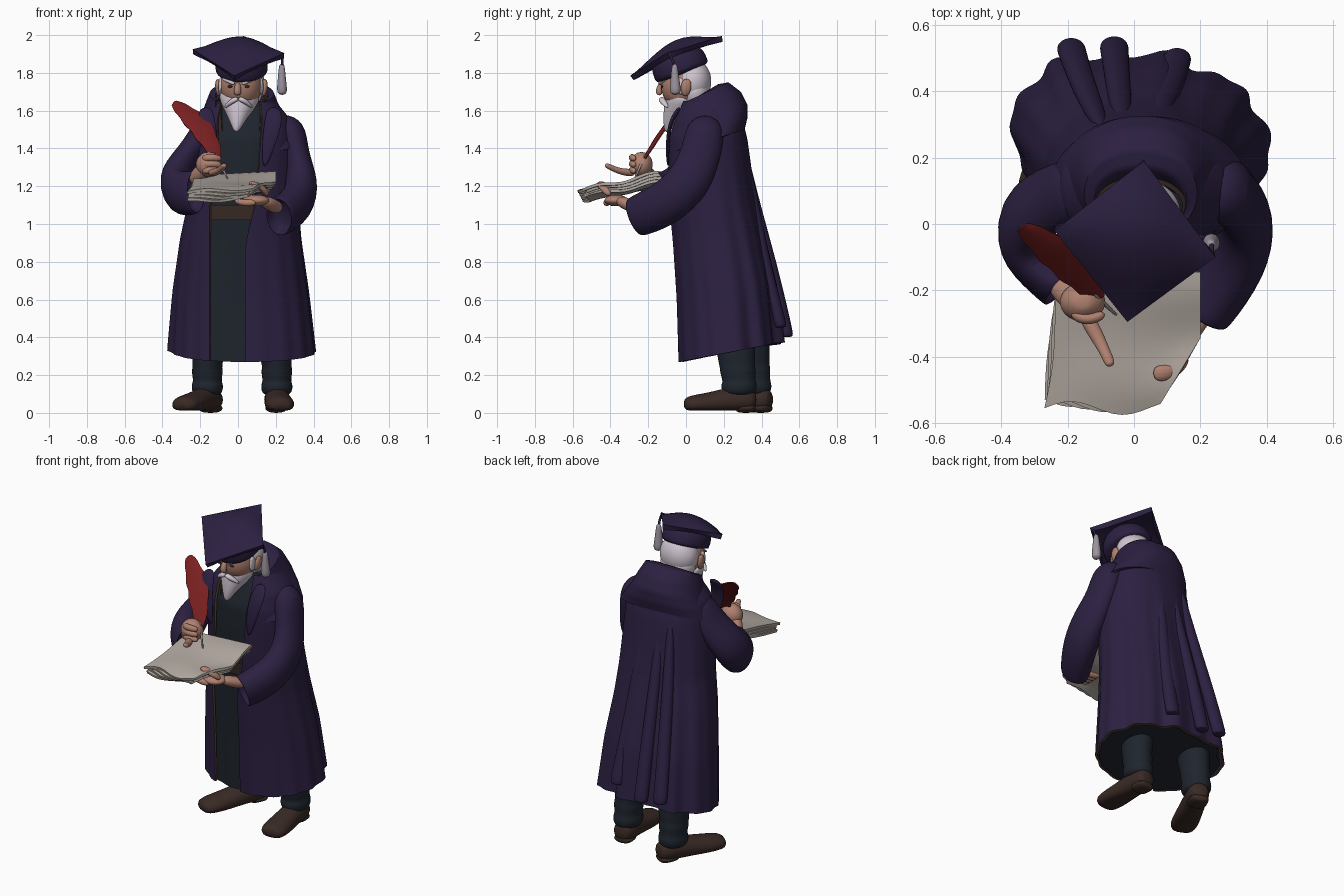
import bpy
import bmesh
from math import sin, cos, pi, asin, copysign, radians
from mathutils import Vector

default_cube = bpy.data.objects.get("Cube")
if default_cube:
    bpy.data.objects.remove(default_cube, do_unlink=True)


def material(name, r, g, b):
    mat = bpy.data.materials.new(name)
    mat.use_nodes = True
    mat.diffuse_color = (r, g, b, 1)
    shader = mat.node_tree.nodes["Principled BSDF"]
    shader.inputs["Base Color"].default_value = (r, g, b, 1)
    shader.inputs["Roughness"].default_value = 0.8
    return mat


PURPLE = material("purple cloth", .025, .0145, .053)
TEAL = material("dark teal cloth", .0135, .0185, .027)
BROWN = material("brown leather", .041, .023, .018)
SKIN = material("skin", .43, .22, .16)
WHITE = material("white hair", .63, .56, .63)
PAPER = material("paper", .44, .39, .35)
RED = material("red feather", .19, .014, .014)
GREY = material("grey tassel", .33, .29, .34)
TRIM = material("bronze trim", .11, .065, .03)
made = []


def surface(name, rows, mat, wrap=False, caps=False, subdiv=0, thick=0, rim=None):
    """Mesh from rows of points, with optional caps, thickness and smoothing."""
    bm = bmesh.new()
    grid = [[bm.verts.new(p) for p in row] for row in rows]
    count = len(grid[0])
    for low, high in zip(grid, grid[1:]):
        for j in range(count if wrap else count - 1):
            k = (j + 1) % count
            bm.faces.new((low[j], low[k], high[k], high[j]))
    if caps:
        bm.faces.new(grid[0])
        bm.faces.new(grid[-1])
    bmesh.ops.recalc_face_normals(bm, faces=bm.faces)
    mesh = bpy.data.meshes.new(name)
    bm.to_mesh(mesh)
    bm.free()
    obj = bpy.data.objects.new(name, mesh)
    bpy.context.scene.collection.objects.link(obj)
    mesh.materials.append(mat)
    if thick:
        solid = obj.modifiers.new("thickness", "SOLIDIFY")
        solid.thickness = thick
        if rim:
            mesh.materials.append(rim)
            solid.material_offset_rim = 1
        obj.modifiers.new("crisp edges", "EDGE_SPLIT").split_angle = radians(60)
    if subdiv:
        sub = obj.modifiers.new("smooth", "SUBSURF")
        sub.levels = sub.render_levels = subdiv
    made.append(obj)
    return obj


def tube(name, pts, mat, ref=(1, 0, 0), hollow=False, floor=None, sides=12):
    """Loft ellipses along a path of (x, y, z, half width, half height)."""
    centres = [Vector(p[:3]) for p in pts]
    rows = []
    for i, p in enumerate(pts):
        t = (centres[min(i + 1, len(pts) - 1)] - centres[max(i - 1, 0)]).normalized()
        side = Vector(ref)
        side = (side - t * side.dot(t)).normalized()
        up = t.cross(side)
        rows.append([centres[i] + side * p[3] * cos(a) + up * p[4] * sin(a)
                     for a in (2 * pi * j / sides for j in range(sides))])
    if hollow:
        end = rows[-1]
        for scale, back in ((.88, 0), (.7, .07)):
            rows.append([centres[-1] + (v - centres[-1]) * scale - t * back for v in end])
    if floor is not None:
        for v in (v for row in rows for v in row):
            v.z = max(v.z, floor)
    return surface(name, rows, mat, wrap=True, caps=True, subdiv=2)


def ball(name, loc, size, mat):
    x, y, z = loc
    rows = [(x, y, z - size[2] * cos(pi * k / 10), size[0] * sin(pi * k / 10), size[1] * sin(pi * k / 10))
            for k in range(1, 10)]
    rows[0], rows[-1] = (x, y, z - size[2], *rows[0][3:]), (x, y, z + size[2], *rows[-1][3:])
    return tube(name, rows, mat)


def shell(name, table, mat, gap=True, inset=0, folds=True, steps=40, tilt=0, **options):
    """Garment from a table of (z, centre x, half width, front y, back y, gap left, gap right)."""
    rows = []
    for i in range(steps + 1):
        f = i / steps * (len(table) - 1)
        n = min(int(f), len(table) - 2)
        z, cx, rx, yf, yb, gl, gr = (a + (b - a) * (f - n) for a, b in zip(table[n], table[n + 1]))
        rx, ry, cy = rx - inset, (yb - yf) / 2 - inset, (yb + yf) / 2
        ends = [asin(copysign(abs((g - cx) / rx) ** 1.15, g - cx)) for g in (gr, gl)]
        start, stop = (ends[0], ends[1] + 2 * pi) if gap else (0, 2 * pi)
        loose = max(0, min(1, (1.5 - z) / 1.2)) if folds else 0
        count = 120
        row = []
        for j in range(count + (1 if gap else 0)):
            a = start + (stop - start) * j / count
            back = max(0, -cos(a))
            pleat = .05 * cos(9 * a + .9) + .035 * cos(16 * a - .6)
            # Cloth swings out to the right rear and in at the left rear
            swing = .15 * max(0, cos(a - 4.1)) ** 6 - .05 * max(0, cos(a - 2.5)) ** 6
            k = 1 + loose * (swing - back ** .6 * pleat - .012 * cos(17 * a) * (1 - back))
            lift = .1 * (1 - cos(a)) / 2 * max(0, (1.2 - z) / .9) if folds else -tilt * (1 + cos(a)) / 2
            row.append((cx + rx * k * copysign(abs(sin(a)) ** .87, sin(a)), cy - ry * k * cos(a), z + lift))
        rows.append(row)
    return surface(name, rows, mat, wrap=not gap, **options)


# Robe, tunic, belt and draped hood
robe = [(.27, .035, .375, -.04, .51, -.15, .04), (.6, .025, .35, -.05, .475, -.15, .04),
        (.9, .02, .315, -.07, .415, -.15, .04), (1.1, .03, .29, -.09, .375, -.15, .09),
        (1.3, .03, .28, -.10, .345, -.11, .11), (1.45, .03, .27, -.10, .325, -.11, .12),
        (1.55, .03, .25, -.07, .30, -.11, .13), (1.65, .03, .17, -.03, .26, -.09, .12)]
shell("robe", robe, PURPLE, thick=.014, rim=TRIM)
shell("tunic", robe, TEAL, gap=False, inset=.022, caps=True)
shell("belt", [(1.02, .03, .29, -.088, .38, 0, 0), (1.10, .03, .28, -.095, .37, 0, 0)], BROWN,
      gap=False, inset=.016, steps=2, thick=.01)
for x, y, low in ((-.19, .53, .42), (-.06, .535, .40), (.13, .50, .45)):
    tube("back_pleat", [(x * .5, .285, 1.48, .02, .02), (x * .65, .35, 1.15, .035, .03),
                        (x * .85, y - .09, .8, .04, .035), (x, y, low + .02, .045, .035),
                        (x, y, low, .045, .035)], PURPLE)
hood = [(1.50, .045, .295, -.08, .31, -.15, .17), (1.56, .035, .265, -.08, .325, -.14, .17),
        (1.63, .025, .22, -.06, .325, -.13, .16), (1.70, .02, .19, -.05, .29, -.12, .15),
        (1.75, .02, .17, -.04, .225, -.12, .14), (1.74, .02, .14, -.03, .17, -.11, .13),
        (1.66, .02, .11, -.02, .12, -.08, .10)]
shell("hood", hood, PURPLE, folds=False, steps=24, tilt=.12, thick=.016)
shell("inner_collar", [(1.56, .02, .155, -.085, .17, -.085, .115), (1.64, .02, .15, -.06, .15, -.09, .12),
                       (1.70, .02, .14, -.04, .14, -.095, .125)], BROWN, folds=False, steps=8, tilt=.08, thick=.014)
for x, lean in ((-.12, -.05), (.14, .05)):
    tube("lapel", [(x, -.095, 1.30, .012, .008), (x + lean / 2, -.10, 1.44, .04, .010),
                   (x + lean, -.08, 1.55, .05, .012), (x + lean, -.03, 1.62, .035, .014)], PURPLE)

# Sleeves
tube("left_sleeve", [(.20, .12, 1.53, .08, .08), (.285, .10, 1.49, .095, .11), (.305, .08, 1.37, .068, .11),
                     (.345, .02, 1.22, .09, .125), (.315, -.11, 1.10, .10, .125), (.215, -.27, 1.035, .085, .115)],
     PURPLE, hollow=True)
tube("right_sleeve", [(-.12, .12, 1.52, .08, .08), (-.18, .10, 1.48, .085, .11), (-.235, .08, 1.40, .066, .11),
                      (-.345, .03, 1.25, .09, .125), (-.325, -.09, 1.15, .09, .13), (-.22, -.20, 1.17, .07, .125)],
     PURPLE, hollow=True)

# Hands
tube("left_wrist", [(.22, -.24, 1.08, .04, .035), (.18, -.30, 1.10, .04, .035), (.13, -.36, 1.125, .045, .03)], SKIN)
tube("right_wrist", [(-.24, -.16, 1.22, .04, .04), (-.2, -.21, 1.27, .045, .04), (-.16, -.235, 1.3, .05, .045)], SKIN)
ball("left_palm", (.095, -.37, 1.125), (.075, .065, .03), SKIN)
for k in range(4):
    y = -.33 - .03 * k
    tube("left_finger", [(.10, y, 1.115, .018, .02), (.03, y, 1.11, .018, .019),
                         (-.02, y + .005, 1.125, .014, .014)], SKIN, ref=(0, 1, 0))
tube("left_thumb", [(.16, -.40, 1.15, .02, .02), (.12, -.45, 1.205, .022, .016),
                    (.055, -.45, 1.218, .03, .014)], SKIN, ref=(0, 1, 0))
ball("right_palm", (-.155, -.235, 1.315), (.072, .062, .066), SKIN)
for k in range(3):
    z = 1.345 - .033 * k
    tube("right_finger", [(-.19, -.265, z, .019, .018), (-.145, -.295, z + .01, .02, .018),
                          (-.085, -.27, z, .017, .016)], SKIN, ref=(0, 0, 1))
tube("pointing_finger", [(-.15, -.27, 1.27, .026, .024), (-.11, -.34, 1.275, .022, .018),
                         (-.085, -.39, 1.295, .016, .015), (-.068, -.43, 1.315, .018, .014)], SKIN)

# Stack of curled paper sheets
for layer in range(4):
    rows = []
    for i in range(13):
        v = i / 12
        left = -.27 + .05 * v + .008 * sin(5 * v + layer)
        right = .08 + .12 * min(1, 2 * v) - .01 * layer
        y = -.555 + .41 * v + .008 * layer
        row = []
        for j in range(13):
            u = j / 12
            curl = .01 * sin(6 * u + layer * .5) * (1 - v) + .01 * sin(9 * v) * u
            row.append((left + (right - left) * u, y + .02 * sin(7 * u + layer) * (1 - v),
                        1.172 + .085 * v - .015 * layer + curl + .02 * u))
        rows.append(row)
    surface("paper_sheet", rows, PAPER, thick=.015)

# Quill
tip, base = Vector((-.335, -.01, 1.65)), Vector((-.10, -.225, 1.35))
across = Vector((.72, .5, .48))
rows = []
for i in range(25):
    u = i / 24
    width = .062 * sin(pi * (.05 + .92 * u)) ** .55 * (1 + .06 * sin(24 * u))
    middle = tip.lerp(base, u) + Vector((.02, 0, .02)) * sin(pi * u)
    rows.append([middle + across * width * s + Vector((0, 0, -.01)) * s * s for s in (-1, -.5, 0, .5, 1)])
surface("feather", rows, RED, thick=.007)
tube("quill_shaft", [(-.12, -.21, 1.38, .007, .007), (-.08, -.25, 1.29, .007, .007),
                     (-.045, -.28, 1.22, .003, .003)], GREY)

# Head, hair and face
ball("head", (.015, -.015, 1.735), (.118, .125, .13), SKIN)
ball("hair", (.022, .035, 1.755), (.125, .105, .12), WHITE)
tube("back_hair", [(.02, .06, 1.6, .07, .05), (.022, .05, 1.67, .115, .085), (.022, .04, 1.76, .12, .095)], WHITE)
tube("beard", [(.01, .0, 1.70, .118, .075), (.005, -.03, 1.65, .108, .09), (0, -.055, 1.60, .075, .072),
               (-.005, -.085, 1.545, .042, .04), (-.01, -.105, 1.485, .012, .012)], WHITE)
tube("nose", [(.0, -.125, 1.75, .014, .014), (-.003, -.145, 1.71, .02, .02), (-.003, -.14, 1.68, .022, .016)], SKIN)
for side in (-1, 1):
    def face(points, cx=.002):
        return [(cx + side * x, y, z, w, h) for x, y, z, w, h in points]
    tube("moustache", face([(.0, -.132, 1.665, .016, .014), (.035, -.125, 1.652, .02, .016),
                            (.075, -.095, 1.615, .007, .007)]), WHITE, ref=(0, 1, 0))
    tube("eyebrow", face([(.018, -.141, 1.74, .011, .010), (.05, -.132, 1.757, .012, .012),
                          (.088, -.10, 1.77, .008, .008)]), WHITE, ref=(0, 1, 0))
    tube("sideburn", face([(.105, -.035, 1.78, .014, .022), (.108, -.025, 1.68, .015, .04)], .015), WHITE)
    tube("ear", face([(.112, -.005, 1.675, .012, .016), (.126, .0, 1.72, .018, .032),
                      (.124, .005, 1.77, .012, .022)], .018), SKIN)
    ball("eye", (.002 + side * .045, -.126, 1.728), (.014, .008, .007), BROWN)

# Cap with drooping square board and tassel
tube("cap_band", [(.02, -.015, 1.79, .13, .145), (.02, -.025, 1.815, .142, .152), (.018, -.045, 1.87, .14, .15),
                  (.015, -.06, 1.92, .11, .12)], PURPLE, sides=20)
front, left, back, right = (Vector(p) for p in ((-.02, -.295, 1.785), (.245, -.10, 1.905),
                                                (.03, .19, 1.995), (-.24, -.02, 1.925)))
rows = []
for i in range(13):
    row = []
    for j in range(13):
        u, v = i / 12, j / 12
        p = front.lerp(left, u).lerp(right.lerp(back, u), v)
        dome = (max(0, sin(pi * u)) * max(0, sin(pi * v))) ** .8
        row.append(p + Vector((0, 0, .07 * dome)))
    rows.append(row)
surface("cap_board", rows, PURPLE, thick=.03)
tube("tassel_cord", [(.232, -.095, 1.905, .007, .007), (.236, -.07, 1.87, .007, .007),
                     (.232, -.06, 1.82, .008, .008)], PURPLE)
tube("tassel", [(.232, -.06, 1.85, .012, .012), (.232, -.06, 1.82, .018, .018),
                (.232, -.058, 1.75, .024, .026), (.234, -.055, 1.68, .032, .034)], GREY)

# Trousers and shoes
for name, hx, hy, tx, ty in (("left", .20, .36, .225, .0), ("right", -.125, .44, -.295, .07)):
    heel, toe = Vector((hx, hy, 0)), Vector((tx, ty, 0))
    ankle = heel.lerp(toe, .22)
    x, y = ankle.x, ankle.y
    tube(name + "_trouser", [(x, y, .09, .06, .07), (x, y, .11, .085, .095), (x, y, .15, .088, .10),
                             (x, y, .17, .076, .088), (x, y - .005, .22, .088, .10), (x, y - .01, .25, .078, .095),
                             (x * .97, y - .015, .32, .095, .11), (x * .8, y - .05, .7, .09, .11)], TEAL)
    outward = ((toe - heel).y, (heel - toe).x, 0)
    shoe = []
    for t, z, w, h in ((-.04, .07, .05, .05), (.1, .07, .07, .072), (.35, .068, .07, .072),
                       (.6, .052, .078, .062), (.88, .045, .084, .052), (1.04, .04, .06, .04)):
        p = heel.lerp(toe, t)
        shoe.append((p.x, p.y, z, w, h))
    tube(name + "_shoe", shoe, BROWN, ref=outward, floor=.012)
    tube(name + "_heel", [(*heel.lerp(toe, t).xy, .025, .06, .027) for t in (-.03, .12, .28)], BROWN,
         ref=outward, floor=0)

# Smooth shading on every part
bpy.ops.object.select_all(action="DESELECT")
for obj in made:
    obj.select_set(True)
bpy.context.view_layer.objects.active = made[0]
bpy.ops.object.shade_smooth_by_angle(angle=radians(60))
